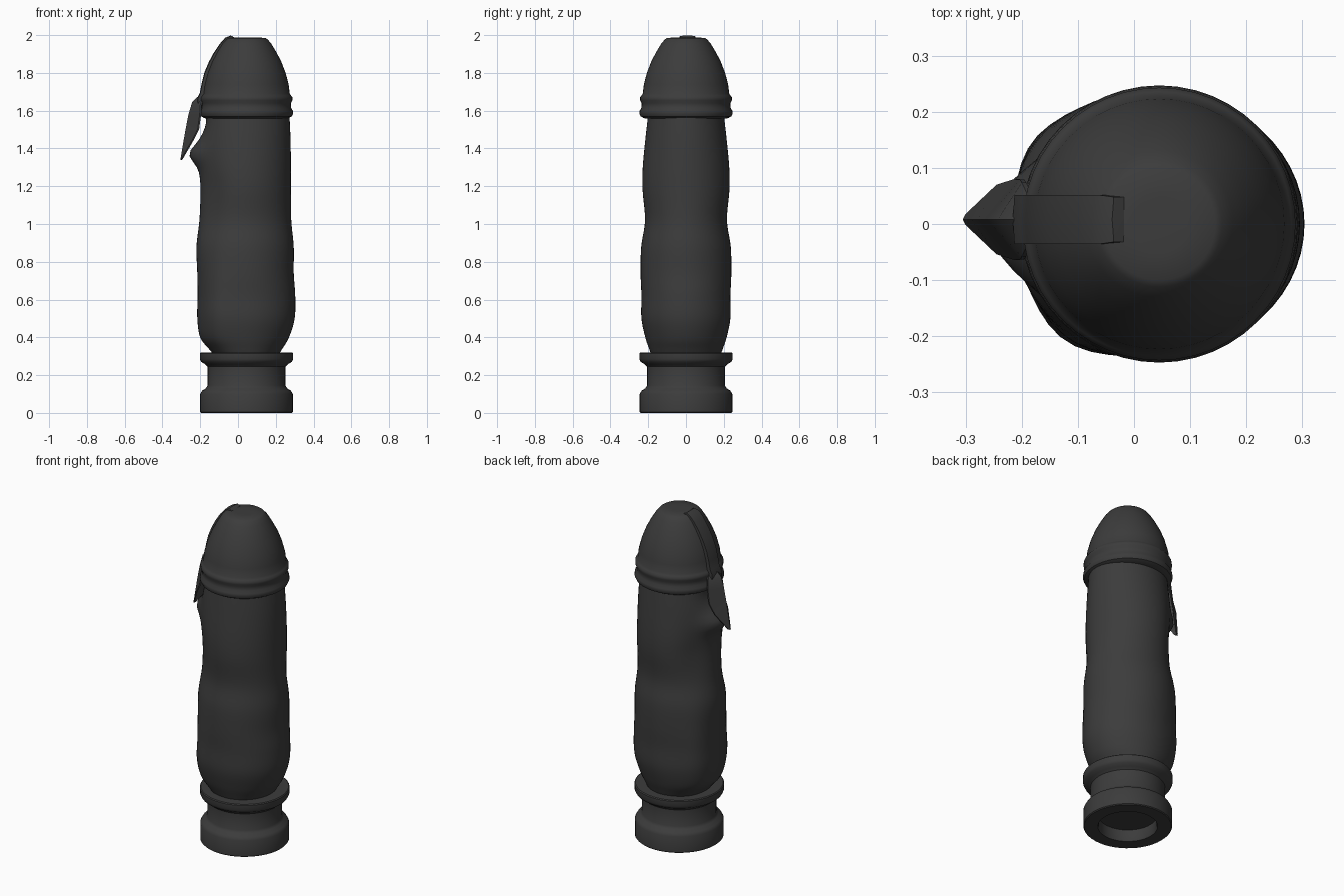
import bpy, math

CX = 0.045  # axis of the turned parts
mat = bpy.data.materials.new("dark_grey")
mat.diffuse_color = (0.045, 0.045, 0.045, 1)


def make(name, verts, faces, angle=35):
    me = bpy.data.meshes.new(name)
    me.from_pydata(verts, [], faces)
    me.materials.append(mat)
    ob = bpy.data.objects.new(name, me)
    bpy.context.collection.objects.link(ob)
    bpy.ops.object.select_all(action='DESELECT')
    ob.select_set(True)
    bpy.context.view_layer.objects.active = ob
    bpy.ops.object.mode_set(mode='EDIT')
    bpy.ops.mesh.select_all(action='SELECT')
    bpy.ops.mesh.normals_make_consistent(inside=False)
    bpy.ops.object.mode_set(mode='OBJECT')
    bpy.ops.object.shade_smooth_by_angle(angle=math.radians(angle))
    return ob


def loft(name, rings, angle=35):
    """Skin a list of equal-length closed rings and cap both ends."""
    n = len(rings[0])
    verts = [v for r in rings for v in r]
    faces = [(k * n + i, k * n + (i + 1) % n, (k + 1) * n + (i + 1) % n, (k + 1) * n + i)
             for k in range(len(rings) - 1) for i in range(n)]
    faces += [tuple(range(n))[::-1], tuple(range(len(verts) - n, len(verts)))]
    return make(name, verts, faces, angle)


def lathe(name, profile, n=48, angle=35):
    return loft(name, [[(CX + r * math.cos(2 * math.pi * i / n),
                         r * math.sin(2 * math.pi * i / n), z) for i in range(n)]
                       for r, z in profile], angle)


def spline(rows, steps):
    """Catmull-Rom through rows of numbers."""
    out = []
    for k in range(len(rows) - 1):
        p0, p1 = rows[max(k - 1, 0)], rows[k]
        p2, p3 = rows[k + 1], rows[min(k + 2, len(rows) - 1)]
        for s in range(steps):
            t = s / steps
            out.append([0.5 * (2 * b + (c - a) * t + (2 * a - 5 * b + 4 * c - d) * t * t
                               + (3 * b - a - 3 * c + d) * t ** 3)
                        for a, b, c, d in zip(p0, p1, p2, p3)])
    return out + [rows[-1]]


def bump(ang, z, a0, z0, wa, wz):
    d = (ang - a0 + math.pi) % (2 * math.pi) - math.pi
    return math.exp(-(d / wa) ** 2 - ((z - z0) / wz) ** 2)


# hollow turned base
lathe("base", [(0.16, 0.07), (0.16, 0.01), (0.165, 0), (0.24, 0), (0.245, 0.005),
               (0.245, 0.10), (0.235, 0.118), (0.215, 0.13), (0.206, 0.145), (0.206, 0.245),
               (0.22, 0.258), (0.24, 0.27), (0.247, 0.285), (0.247, 0.315), (0.242, 0.32),
               (0.15, 0.32)])

# soft lumpy body: left x, right x, half depth, z
rows = [(-0.12, 0.21, 0.18, 0.30), (-0.155, 0.235, 0.195, 0.34), (-0.20, 0.27, 0.215, 0.40),
        (-0.215, 0.30, 0.235, 0.50), (-0.213, 0.303, 0.235, 0.62), (-0.215, 0.295, 0.24, 0.74),
        (-0.22, 0.295, 0.237, 0.88), (-0.205, 0.282, 0.217, 1.02), (-0.20, 0.28, 0.23, 1.18),
        (-0.205, 0.28, 0.229, 1.30), (-0.20, 0.278, 0.215, 1.45), (-0.19, 0.272, 0.20, 1.58)]
rings, N = [], 56
for xl, xr, b, z in spline(rows, 5):
    c, a = (xl + xr) / 2, (xr - xl) / 2
    ring = []
    for i in range(N):
        t = 2 * math.pi * i / N
        k = (0.055 * bump(t, z, math.pi, 1.37, 0.42, 0.06)        # fold below the flap
             - 0.025 * bump(t, z, math.pi, 1.54, 0.5, 0.07)       # pinch under the cap
             + 0.022 * bump(t, z, -2.2, 0.55, 0.35, 0.22)
             + 0.018 * bump(t, z, 2.5, 0.6, 0.35, 0.25)
             - 0.015 * bump(t, z, 2.5, 1.2, 0.4, 0.2)
             - 0.012 * bump(t, z, -2.4, 1.15, 0.4, 0.2))
        ring.append((c + (a + k) * math.cos(t), (b + k) * math.sin(t), z))
    rings.append(ring)
loft("body", rings, 60)

# rimmed dome cap
dome = [(0.229, 1.69), (0.223, 1.74), (0.207, 1.80), (0.184, 1.86), (0.158, 1.91),
        (0.131, 1.955), (0.112, 1.977), (0.10, 1.985), (0.05, 1.988), (0.005, 1.988)]
lathe("cap", [(0.17, 1.555), (0.222, 1.56), (0.24, 1.57), (0.247, 1.585), (0.245, 1.60),
              (0.236, 1.615), (0.235, 1.64), (0.243, 1.655), (0.243, 1.67), (0.236, 1.68)]
      + dome)

# strap lying on the dome: x, z, half width
path = [(-0.027, 1.992, 0.025), (-0.036, 1.996, 0.04), (-0.065, 1.984, 0.044),
        (-0.095, 1.95, 0.044), (-0.125, 1.905, 0.044), (-0.152, 1.855, 0.044),
        (-0.175, 1.80, 0.044), (-0.19, 1.74, 0.044), (-0.20, 1.69, 0.044),
        (-0.213, 1.665, 0.044), (-0.212, 1.62, 0.044)]
loft("strap", [[(x, 0.008 - w, z), (x - 0.003, 0.008, z + 0.002), (x, 0.008 + w, z),
                (x + 0.022, 0.008 + w, z - 0.012), (x + 0.022, 0.008 - w, z - 0.012)]
               for x, z, w in path])

# folded pointed flap: edge x, ridge x, half width, edge z, ridge z
flap = [(-0.19, -0.215, 0.045, 1.66, 1.672), (-0.20, -0.243, 0.066, 1.63, 1.645),
        (-0.203, -0.262, 0.071, 1.58, 1.58), (-0.214, -0.278, 0.072, 1.50, 1.50),
        (-0.245, -0.29, 0.062, 1.44, 1.43), (-0.30, -0.305, 0.01, 1.345, 1.34)]
T = 0.008
loft("flap", [[(e, 0.008 - w, ze), (r, 0.008, zr), (e, 0.008 + w, ze),
               (e + T, 0.008 + w, ze), (r + T, 0.008, zr), (e + T, 0.008 - w, ze)]
              for e, r, w, ze, zr in flap], 30)
